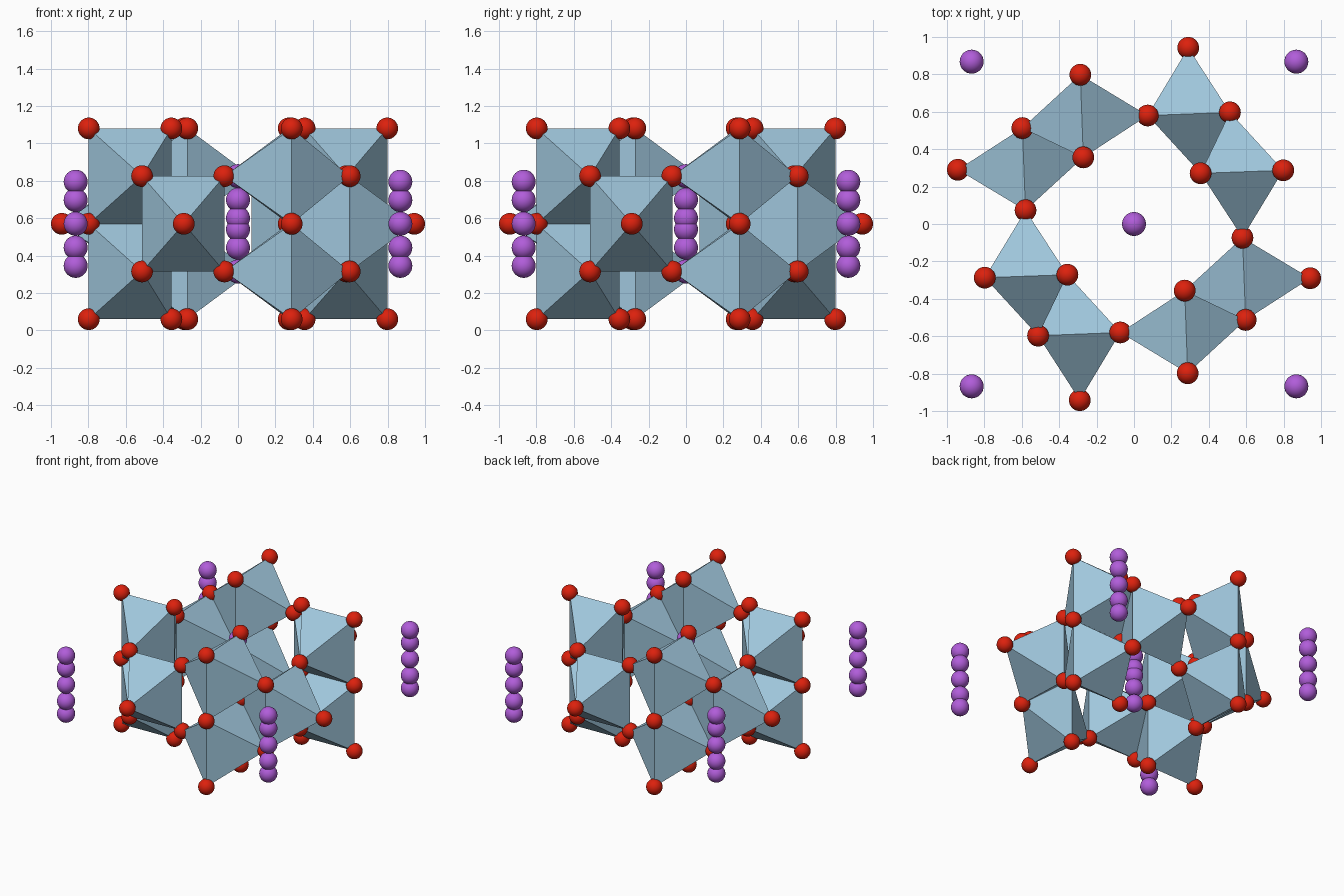
import bpy, bmesh, math
from mathutils import Matrix, Vector

cube = bpy.data.objects.get("Cube")
if cube:
    bpy.data.objects.remove(cube, do_unlink=True)


def material(name, color):
    m = bpy.data.materials.new(name)
    m.use_nodes = True
    m.diffuse_color = (*color, 1)
    bsdf = m.node_tree.nodes["Principled BSDF"]
    bsdf.inputs["Base Color"].default_value = (*color, 1)
    bsdf.inputs["Roughness"].default_value = 0.6
    return m


RED = material("red", (0.72, 0.015, 0.004))
PURPLE = material("purple", (0.44, 0.11, 0.70))
BLUE = material("pale blue", (0.35, 0.57, 0.72))

MID, STEP = 0.57, 0.255  # middle layer height and layer spacing


def add_object(name, mesh, location=(0, 0, 0)):
    ob = bpy.data.objects.new(name, mesh)
    ob.location = location
    bpy.context.collection.objects.link(ob)
    return ob


def ball_mesh(name, radius, mat):
    bm = bmesh.new()
    bmesh.ops.create_uvsphere(bm, u_segments=32, v_segments=16, radius=radius)
    for f in bm.faces:
        f.smooth = True
    mesh = bpy.data.meshes.new(name)
    bm.to_mesh(mesh)
    bm.free()
    mesh.materials.append(mat)
    return mesh


def octahedron(name, apexes, sides, layer, turn):
    """Two apexes on the layer, and two side corners one layer above and below."""
    pts = [(x, y, MID + layer * STEP) for x, y in apexes]
    pts += [(x, y, MID + (layer + s) * STEP) for x, y in sides for s in (-1, 1)]
    bm = bmesh.new()
    for p in pts:
        bm.verts.new(turn @ Vector(p))
    bmesh.ops.convex_hull(bm, input=bm.verts[:])
    bmesh.ops.recalc_face_normals(bm, faces=bm.faces[:])
    mesh = bpy.data.meshes.new(name)
    bm.to_mesh(mesh)
    bm.free()
    mesh.materials.append(BLUE)
    return add_object(name, mesh)


# Corner positions of one quarter of the ring, seen from above
tip = (-0.29, -0.942)
shared = (-0.513, -0.597)
inner = (-0.356, -0.271)
outer = (-0.798, -0.287)
link = (-0.073, -0.58)
next_link = (link[1], -link[0])

# Layers that carry a red ball at each corner
balls = [(tip, (0,)), (shared, (-1, 1)), (link, (-1, 1)),
         (inner, (-2, 0, 2)), (outer, (-2, 0, 2))]

red_ball = ball_mesh("red_ball", 0.058, RED)
purple_ball = ball_mesh("purple_ball", 0.064, PURPLE)

# Four quarter turns of the octahedra and their corner balls
for q in range(4):
    turn = Matrix.Rotation(q * math.pi / 2, 4, "Z")
    octahedron("single_octahedron", (tip, inner), (shared, link), 0, turn)
    for layer in (-1, 1):
        octahedron("stacked_octahedron", (shared, next_link), (outer, inner), layer, turn)
    for (x, y), layers in balls:
        for layer in layers:
            add_object("corner_ball", red_ball, turn @ Vector((x, y, MID + layer * STEP)))

    # Outer purple columns
    for dz in (-0.225, -0.127, 0, 0.127, 0.225):
        add_object("outer_column_ball", purple_ball, turn @ Vector((0.868, 0.868, MID + dz)))

# Central purple column
for dz in (0.03, 0.128, STEP):
    for side in (-1, 1):
        add_object("central_column_ball", purple_ball, (0, 0, MID + side * dz))
